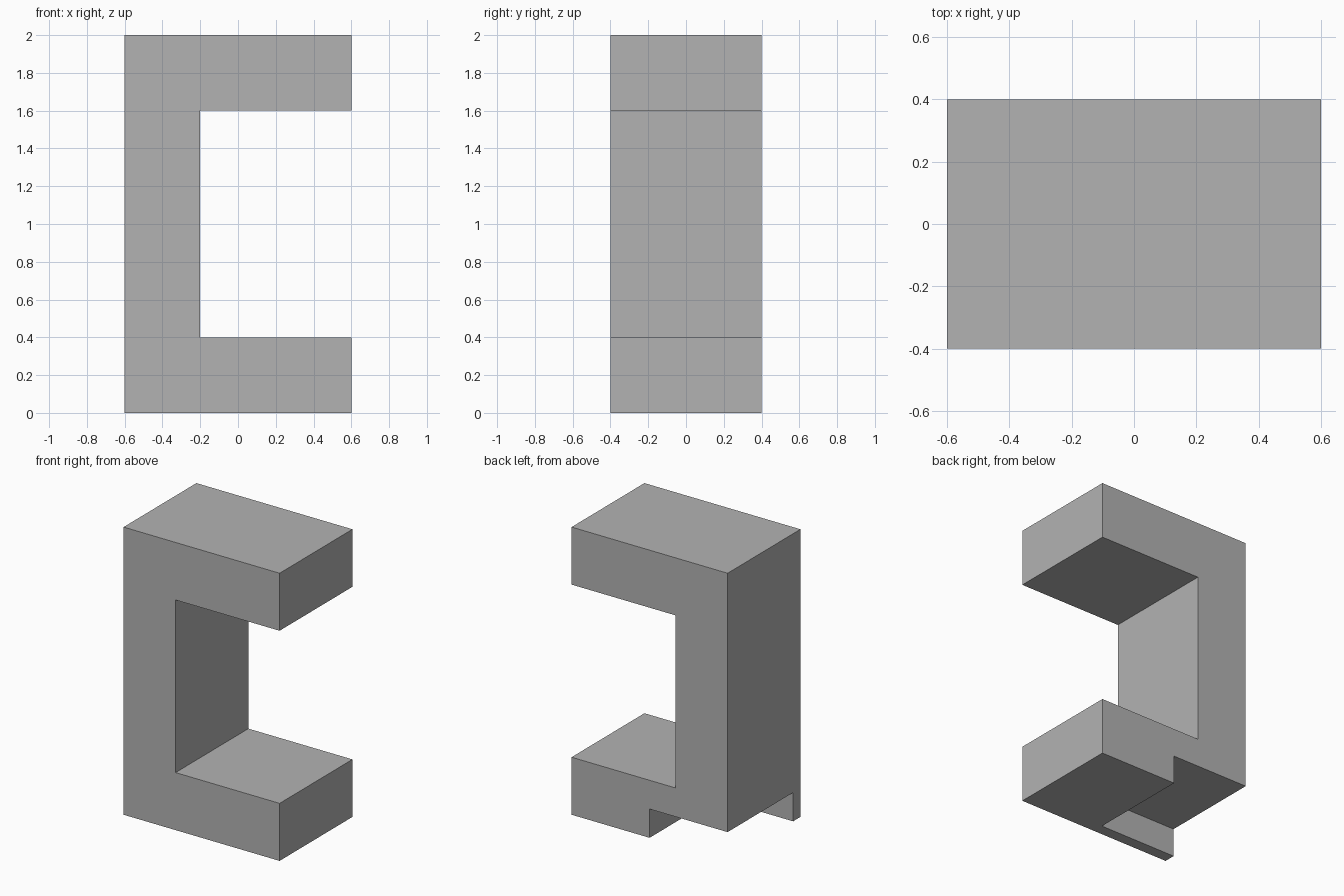
import bpy
import bmesh
from mathutils import Vector

cube = bpy.data.objects.get("Cube")
if cube:
    bpy.data.objects.remove(cube, do_unlink=True)

HALF_W, HALF_D, HEIGHT = 0.6, 0.4, 2.0
BAR = 0.4      # thickness of the spine and both arms
LIP = 0.08     # thin front wall left beside the recess
RECESS = 0.2   # recess height
OVER = 0.1     # cutter overshoot

grey = bpy.data.materials.new("plain_grey")
grey.use_nodes = True
colour = (0.45, 0.45, 0.45, 1.0)
grey.diffuse_color = colour
grey.node_tree.nodes["Principled BSDF"].inputs["Base Color"].default_value = colour


def extrude_profile(name, profile, y0, y1):
    """Extrude an (x, z) outline from y0 to y1."""
    bm = bmesh.new()
    face = bm.faces.new([bm.verts.new((x, y0, z)) for x, z in profile])
    result = bmesh.ops.extrude_face_region(bm, geom=[face])
    verts = [v for v in result["geom"] if isinstance(v, bmesh.types.BMVert)]
    bmesh.ops.translate(bm, verts=verts, vec=Vector((0, y1 - y0, 0)))
    bmesh.ops.recalc_face_normals(bm, faces=bm.faces)
    mesh = bpy.data.meshes.new(name)
    bm.to_mesh(mesh)
    bm.free()
    mesh.materials.append(grey)
    obj = bpy.data.objects.new(name, mesh)
    bpy.context.collection.objects.link(obj)
    return obj


# C-shaped bracket: spine on the right, two arms pointing left
inner = -HALF_W + BAR
bracket = extrude_profile("c_bracket", [
    (-HALF_W, 0), (HALF_W, 0), (HALF_W, BAR), (inner, BAR),
    (inner, HEIGHT - BAR), (HALF_W, HEIGHT - BAR),
    (HALF_W, HEIGHT), (-HALF_W, HEIGHT)], -HALF_D, HALF_D)

# Recess under the spine, open to the back, the right and below
cutter = extrude_profile("recess_cutter", [
    (-HALF_W - OVER, -OVER), (0, -OVER), (0, RECESS),
    (-HALF_W - OVER, RECESS)], -HALF_D + LIP, HALF_D + OVER)
cutter.hide_render = True

cut = bracket.modifiers.new("recess", "BOOLEAN")
cut.operation = "DIFFERENCE"
cut.solver = "EXACT"
cut.object = cutter
bpy.context.view_layer.objects.active = bracket
bpy.ops.object.modifier_apply(modifier=cut.name)
bpy.data.objects.remove(cutter, do_unlink=True)
